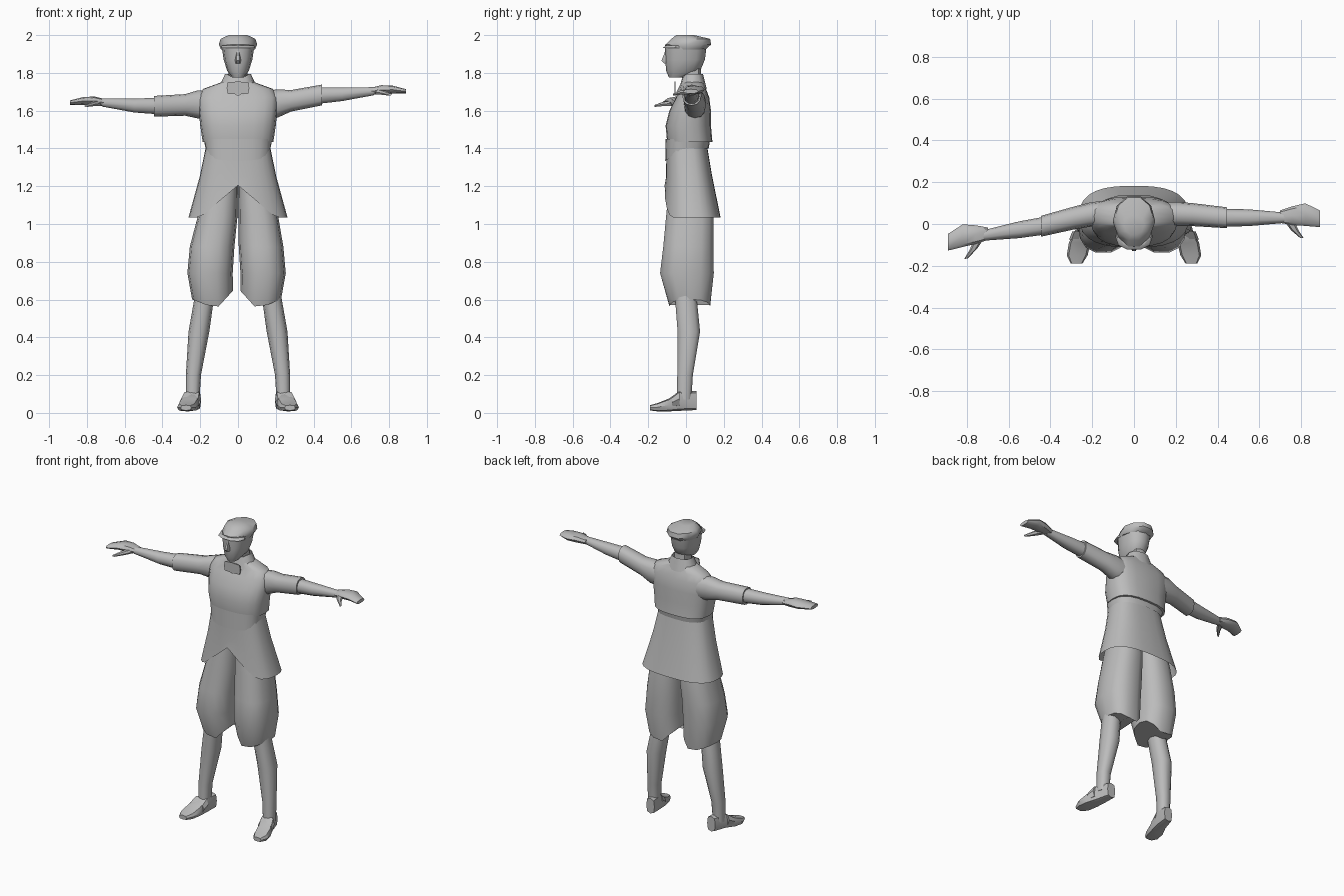
import bpy
import bmesh
from math import cos, sin, pi, copysign
from mathutils import Vector

if "Cube" in bpy.data.objects:
    bpy.data.objects.remove(bpy.data.objects["Cube"], do_unlink=True)

clay = bpy.data.materials.new("plain_grey")
clay.use_nodes = True
grey = (0.5, 0.5, 0.5, 1)
clay.diffuse_color = grey
clay.node_tree.nodes["Principled BSDF"].inputs["Base Color"].default_value = grey

# Maps (first, second, along) coordinates to x, y, z for each loft axis
PLACE = {
    "x": lambda a, b, t: Vector((t, a, b)),
    "y": lambda a, b, t: Vector((a, t, b)),
    "z": lambda a, b, t: Vector((a, b, t)),
}


def loft(name, rings, axis="z", sides=12, power=0.85, caps=True, warp=None):
    """Skin rings of (along, centre a, centre b, radius a, radius b)."""
    bm = bmesh.new()
    loops = []
    for along, ca, cb, ra, rb in rings:
        loop = []
        for i in range(sides):
            angle = 2 * pi * i / sides
            c, s = cos(angle), sin(angle)
            a = ca + ra * copysign(abs(c) ** power, c)
            b = cb + rb * copysign(abs(s) ** power, s)
            point = PLACE[axis](a, b, along)
            loop.append(bm.verts.new(warp(point) if warp else point))
        loops.append(loop)
    for low, high in zip(loops, loops[1:]):
        for i in range(sides):
            j = (i + 1) % sides
            bm.faces.new((low[i], low[j], high[j], high[i]))
    if caps:
        bm.faces.new(loops[0])
        bm.faces.new(loops[-1])
    bmesh.ops.recalc_face_normals(bm, faces=bm.faces)
    mesh = bpy.data.meshes.new(name)
    bm.to_mesh(mesh)
    bm.free()
    mesh.materials.append(clay)
    part = bpy.data.objects.new(name, mesh)
    bpy.context.collection.objects.link(part)
    bpy.ops.object.select_all(action="DESELECT")
    part.select_set(True)
    bpy.context.view_layer.objects.active = part
    bpy.ops.object.shade_smooth_by_angle(angle=pi / 4)
    return part


# Head, nose and neck
loft("head", [(1.775, 0, -.05, .03, .04), (1.81, 0, -.015, .057, .09),
              (1.87, 0, -.005, .076, .105), (1.95, 0, 0, .088, .11)])
loft("nose", [(1.85, 0, -.105, .012, .012), (1.865, 0, -.11, .016, .022),
              (1.915, 0, -.1, .008, .012)], sides=6)
loft("neck", [(1.68, 0, .02, .06, .08), (1.76, 0, .03, .05, .05),
              (1.84, 0, .03, .048, .05)], sides=8)


# Flat cap, narrower towards the front, with a short peak
def cap_taper(p):
    return Vector((p.x * (1 + 1.5 * min(p.y, 0)), p.y, p.z))


loft("cap", [(1.925, 0, .005, .09, .105), (1.95, 0, .012, .102, .127),
             (1.98, 0, .025, .092, .108), (2, 0, -.005, .05, .05)],
     sides=10, power=1, warp=cap_taper)
loft("cap_peak", [(1.932, 0, -.06, .09, .065), (1.945, 0, -.05, .085, .06)], sides=10)

# Tunic body, sash and flared skirt
loft("tunic_body", [(1.435, 0, .02, .187, .12), (1.52, 0, .012, .2, .12),
                    (1.6, 0, .022, .208, .11), (1.67, 0, .035, .212, .088),
                    (1.715, 0, .04, .185, .066), (1.755, 0, .035, .075, .055)],
     sides=20, power=0.75)


def sash_dip(p):
    return p - Vector((0, 0, .06 * max(0, -p.y) / .1 if p.z < 1.42 else 0))


loft("sash", [(1.4, 0, .005, .172, .115), (1.45, 0, .01, .182, .118)],
     sides=20, power=0.75, caps=False, warp=sash_dip)


def hem_notch(p):
    if p.z < 1.1 and p.y < 0:
        p.z += max(0, .17 * (1 - abs(p.x) / .2))
    return p


loft("tunic_skirt", [(1.035, 0, .035, .262, .148), (1.25, 0, .017, .203, .122),
                     (1.41, 0, .004, .17, .108)],
     sides=28, power=0.75, caps=False, warp=hem_notch)


# Open collar, falling away at the throat
def throat_drop(p):
    if p.y < 0:
        p.z += p.y
    return p


loft("collar", [(1.715, 0, .03, .105, .08), (1.795, 0, .035, .068, .055)],
     caps=False, warp=throat_drop)
loft("neck_panel", [(-.062, 0, 1.72, .06, .034), (-.055, 0, 1.72, .06, .034)],
     axis="y", sides=8, power=0.3)

for side, label in ((1, "left"), (-1, "right")):
    # The right arm swings slightly lower and further forward
    def arm_pose(p, side=side):
        if side < 0:
            reach = p.x - .19
            p.y -= .16 * reach
            p.z -= .06 * max(0, min(1, reach * 4))
        return Vector((p.x * side, p.y, p.z))

    def mirror(p, side=side):
        return Vector((p.x * side, p.y, p.z))

    def breeches_hem(p, side=side):
        if p.z < .65:
            p.z += 1.1 * max(0, .1 - p.x) + .4 * max(0, p.x - .1) - .05
        wide = .015 if side < 0 and p.z < .9 else 0
        return Vector(((p.x + wide) * side, p.y, p.z))

    # Sleeve, forearm, hand and thumb
    loft(label + "_sleeve", [(.15, .045, 1.63, .06, .075), (.21, .048, 1.638, .058, .075),
                             (.28, .045, 1.652, .055, .057), (.445, .03, 1.683, .05, .055)],
         axis="x", warp=arm_pose)
    loft(label + "_forearm", [(.42, .03, 1.68, .043, .046), (.55, .03, 1.687, .04, .038),
                              (.72, .03, 1.703, .025, .022)],
         axis="x", sides=10, warp=arm_pose)
    loft(label + "_hand", [(.7, .035, 1.702, .03, .018), (.76, .04, 1.71, .045, .025),
                           (.82, .045, 1.711, .054, .021), (.89, .025, 1.702, .04, .012)],
         axis="x", sides=8, warp=arm_pose)
    loft(label + "_thumb", [(.02, .74, 1.7, .025, .016), (-.03, .77, 1.695, .018, .012),
                            (-.068, .805, 1.685, .008, .006)],
         axis="y", sides=6, warp=arm_pose)

    # Baggy breeches, shin and shoe
    loft(label + "_breeches", [(.6, .12, .02, .108, .11), (.74, .133, .005, .12, .145),
                               (.88, .122, .012, .118, .135), (1.04, .108, .02, .105, .128),
                               (1.25, .085, .015, .085, .1)],
         sides=14, power=0.8, warp=breeches_hem)
    loft(label + "_shin", [(.07, .24, -.01, .036, .04), (.2, .236, -.005, .04, .043),
                           (.43, .207, .015, .055, .062), (.6, .18, 0, .052, .06),
                           (.68, .17, 0, .05, .06)],
         sides=10, warp=mirror)
    loft(label + "_shoe", [(.055, .225, .065, .03, .05), (-.03, .24, .065, .042, .054),
                           (-.09, .26, .042, .052, .034), (-.15, .272, .03, .05, .022),
                           (-.19, .275, .027, .028, .014)],
         axis="y", sides=8, power=0.6, warp=mirror)
    loft(label + "_shoe_strap", [(-.035, .245, .075, .05, .043), (-.075, .255, .055, .056, .03)],
         axis="y", sides=8, power=0.7, warp=mirror)
